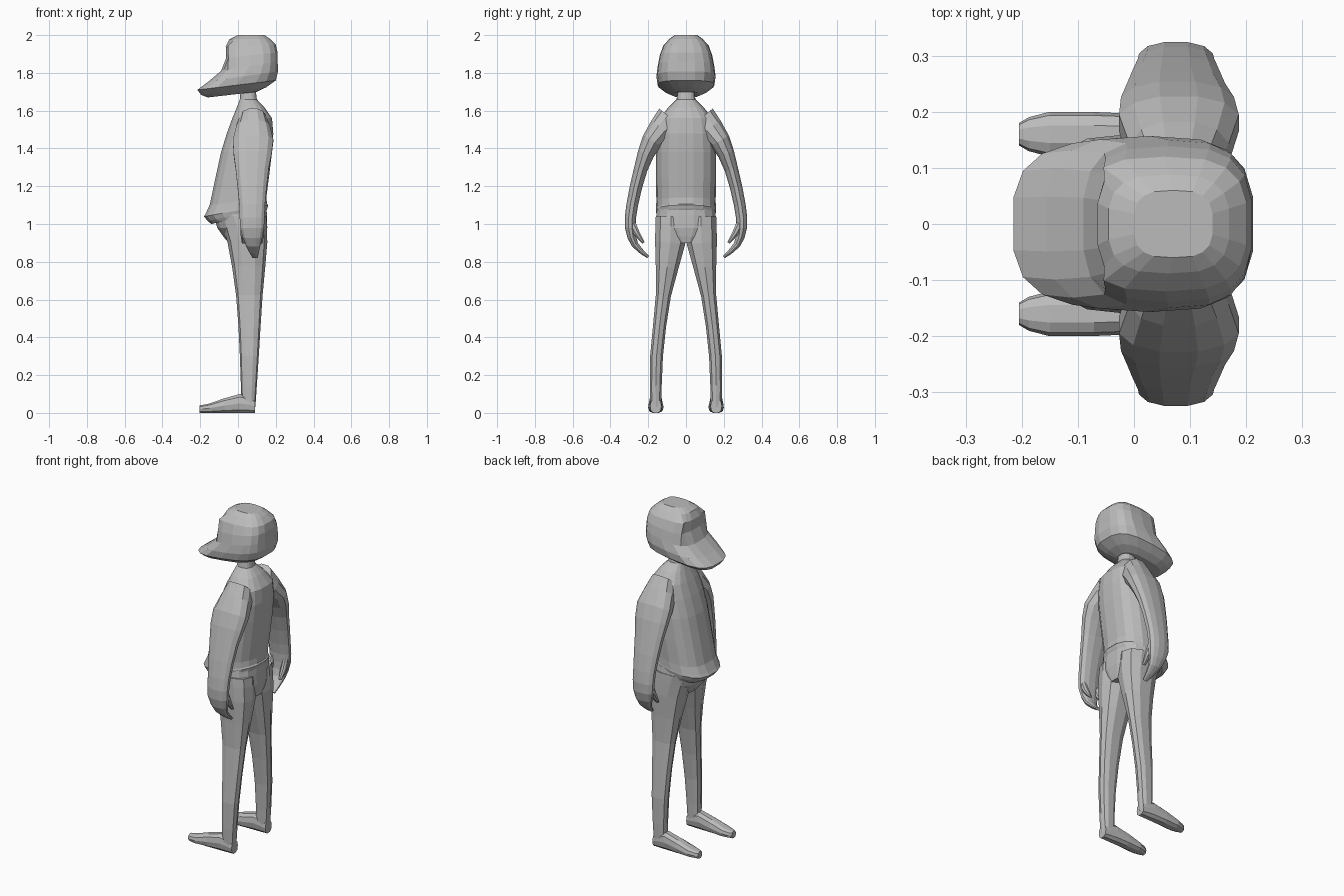
import bpy, bmesh, math
from mathutils import Vector

cube = bpy.data.objects.get("Cube")
if cube:
    bpy.data.objects.remove(cube)

COLOUR = (0.5, 0.5, 0.5, 1)
grey = bpy.data.materials.new("plain_grey")
grey.use_nodes = True
grey.diffuse_color = COLOUR
grey.node_tree.nodes["Principled BSDF"].inputs["Base Color"].default_value = COLOUR


def section(centre, half, side, sides, power):
    """Rounded closed section spanned by two half-axes."""
    points = []
    for i in range(sides):
        angle = math.tau * (i + 0.5) / sides
        c, s = math.cos(angle), math.sin(angle)
        u = math.copysign(abs(c) ** (2 / power), c)
        v = math.copysign(abs(s) ** (2 / power), s)
        reach = abs(math.cos(math.pi / sides)) ** (2 / power)
        points.append(centre + half * u / reach + side * v)
    return points


def midpoint_ring(before, start, end, after):
    """Section halfway between two others, on a smooth curve through all four."""
    return [((b + c) * 9 - a - d) / 16 for a, b, c, d in zip(before, start, end, after)]


def refine(rings):
    """Add one smooth in-between section to every span."""
    result = []
    last = len(rings) - 1
    for i in range(last):
        before, after = rings[max(i - 1, 0)], rings[min(i + 2, last)]
        result.append(rings[i])
        result.append(midpoint_ring(before, rings[i], rings[i + 1], after))
    result.append(rings[last])
    return result


def loft(name, rings, mirror=False, reshape=None):
    """Skin the sections, close both ends and make a flat-shaded part."""
    bm = bmesh.new()
    loops = [[bm.verts.new(p) for p in ring] for ring in refine(rings)]
    for low, high in zip(loops, loops[1:]):
        for i in range(len(low)):
            bm.faces.new((low[i - 1], low[i], high[i], high[i - 1]))
    bm.faces.new(loops[0])
    bm.faces.new(loops[-1])
    if reshape:
        for vert in bm.verts:
            reshape(vert.co)
    bmesh.ops.recalc_face_normals(bm, faces=bm.faces)
    mesh = bpy.data.meshes.new(name)
    bm.to_mesh(mesh)
    bm.free()
    mesh.materials.append(grey)
    part = bpy.data.objects.new(name, mesh)
    bpy.context.collection.objects.link(part)
    if mirror:
        modifier = part.modifiers.new("Mirror", "MIRROR")
        modifier.use_axis = (False, True, False)


def body(name, stations, sides, power, reshape=None):
    """Central part; stations hold face-side x and z, rear x and z, half width."""
    rings = []
    for face_x, face_z, rear_x, rear_z, width in stations:
        face, rear = Vector((face_x, 0, face_z)), Vector((rear_x, 0, rear_z))
        side = Vector((0, width, 0))
        rings.append(section((face + rear) / 2, (rear - face) / 2, side, sides, power))
    loft(name, rings, reshape=reshape)


def limb(name, stations, sides, power):
    """Mirrored part; stations hold the centre, thickness and half depth."""
    centres = [Vector(station[:3]) for station in stations]
    rings = []
    for i, (centre, station) in enumerate(zip(centres, stations)):
        thickness, depth = station[3:]
        path = centres[min(i + 1, len(centres) - 1)] - centres[max(i - 1, 0)]
        across = Vector((0, -path.z, path.y)).normalized()
        side = Vector((depth, 0, 0))
        rings.append(section(centre, across * thickness, side, sides, power))
    loft(name, rings, mirror=True)


def eye_sockets(co):
    """Press a shallow hollow either side of the middle of the face."""
    if co.x < -0.04 and 1.82 < co.z < 1.96 and 0.02 < abs(co.y) < 0.1:
        co.x += 0.025


# Head with a projecting bill
body("head", [
    (-0.16, 1.67, 0.1, 1.7, 0.07),
    (-0.215, 1.71, 0.2, 1.76, 0.15),
    (-0.09, 1.81, 0.21, 1.86, 0.15),
    (-0.09, 1.94, 0.2, 1.95, 0.12),
    (0, 2, 0.14, 2, 0.06),
], sides=18, power=3, reshape=eye_sockets)

# Torso and neck, with a flared hem that hangs lower at the front
body("torso", [
    (-0.14, 1, 0.15, 1.07, 0.15),
    (-0.18, 1.04, 0.16, 1.1, 0.16),
    (-0.15, 1.1, 0.15, 1.14, 0.157),
    (-0.09, 1.38, 0.18, 1.38, 0.16),
    (-0.03, 1.56, 0.18, 1.56, 0.14),
    (0.01, 1.66, 0.1, 1.66, 0.05),
    (0.01, 1.72, 0.1, 1.72, 0.05),
], sides=18, power=2.5)

# Pelvis
body("pelvis", [
    (-0.05, 0.9, 0.14, 0.9, 0.07),
    (-0.11, 0.98, 0.155, 0.98, 0.155),
    (-0.13, 1.06, 0.15, 1.1, 0.155),
], sides=16, power=2.5)

# Legs
limb("legs", [
    (0.025, 0.08, 1.04, 0.08, 0.125),
    (0.05, 0.084, 0.9, 0.08, 0.105),
    (0.06, 0.12, 0.62, 0.04, 0.07),
    (0.06, 0.156, 0.3, 0.034, 0.05),
    (0.055, 0.16, 0.03, 0.03, 0.037),
], sides=10, power=2.5)

# Feet, from heel to toe, resting on the ground
foot_sections = []
for x, height, width in ((0.09, 0.07, 0.03), (0.01, 0.1, 0.036), (-0.15, 0.05, 0.04), (-0.205, 0.04, 0.02)):
    middle = Vector((x, 0.16, height / 2))
    foot_sections.append(section(middle, Vector((0, 0, height / 2)), Vector((0, width, 0)), 10, 2.5))
loft("feet", foot_sections, mirror=True)

# Arms ending in curled mitten hands
limb("arms", [
    (0.08, 0.08, 1.56, 0.08, 0.07),
    (0.08, 0.18, 1.44, 0.055, 0.11),
    (0.075, 0.24, 1.29, 0.036, 0.09),
    (0.075, 0.285, 1.1, 0.031, 0.07),
    (0.075, 0.295, 0.98, 0.028, 0.065),
    (0.08, 0.27, 0.89, 0.018, 0.04),
    (0.09, 0.2, 0.825, 0.008, 0.015),
], sides=12, power=2.3)

# Thumb and last finger on opposite edges of each hand
for name, x in (("thumbs", 0.03), ("small_fingers", 0.12)):
    limb(name, [
        (x, 0.285, 1, 0.02, 0.015),
        (x, 0.26, 0.95, 0.016, 0.018),
        (x, 0.225, 0.9, 0.007, 0.01),
    ], sides=8, power=2)
